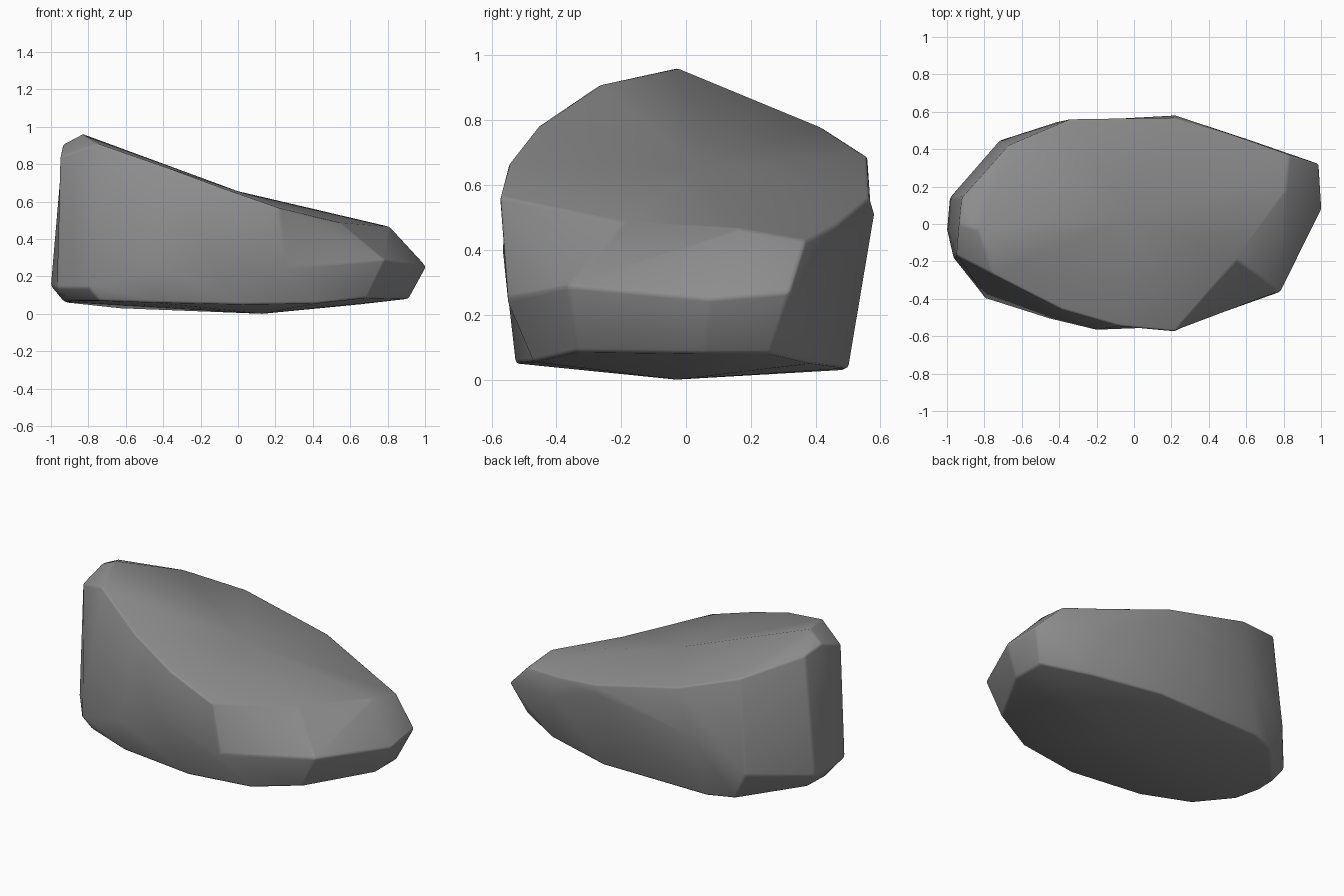
import bpy
import bmesh
import math

# Remove the default cube only
default_cube = bpy.data.objects.get("Cube")
if default_cube:
    bpy.data.objects.remove(default_cube, do_unlink=True)


def make_material(name, colour):
    material = bpy.data.materials.new(name)
    material.use_nodes = True
    material.diffuse_color = colour
    material.node_tree.nodes["Principled BSDF"].inputs["Base Color"].default_value = colour
    return material


# Boulder outline at three levels, counter-clockwise from the tall end
CREST = [(-.935, .0, .905), (-.95, -.17, .84), (-.75, -.27, .91), (-.39, -.455, .785),
         (-.08, -.545, .67), (.22, -.575, .565), (.55, -.19, .485), (.81, .17, .465),
         (.83, .37, .43), (.56, .465, .48), (.22, .565, .56), (-.34, .56, .69),
         (-.67, .42, .78), (-.92, .14, .88)]
GIRTH = [(-1, -.03, .15), (-.965, -.18, .14), (-.8, -.395, .14), (-.45, -.505, .25),
         (-.2, -.565, .4), (.26, -.55, .25), (.785, -.365, .29), (1.005, .08, .25),
         (.99, .32, .27), (.6, .455, .34), (.22, .58, .51), (-.41, .545, .4),
         (-.72, .445, .2), (-.985, .14, .15)]
FOOT = [(-.93, -.02, .065), (-.9, -.18, .07), (-.74, -.375, .07), (-.45, -.48, .06),
        (.02, -.525, .05), (.42, -.47, .055), (.69, -.34, .085), (.91, .05, .08),
        (.91, .26, .08), (.65, .39, .05), (.22, .5, .035), (-.49, .49, .03),
        (-.64, .43, .03), (-.92, .12, .06)]

bm = bmesh.new()
crest, girth, foot = [[bm.verts.new(p) for p in ring] for ring in (CREST, GIRTH, FOOT)]
peak = bm.verts.new((-.83, -.03, .963))
saddle = bm.verts.new((0, .05, .655))
base = bm.verts.new((.13, -.03, 0))
count = len(crest)
last_peak, first_peak = 2, count - 2

for i in range(count):
    j = (i + 1) % count
    # Side walls
    for upper, lower in ((crest, girth), (girth, foot)):
        bm.faces.new((upper[i], lower[i], lower[j], upper[j]))
    # Sloping top, gathered at the peak and at the saddle
    hub = peak if i < last_peak or i >= first_peak else saddle
    bm.faces.new((crest[i], crest[j], hub))
    # Underside
    bm.faces.new((foot[j], foot[i], base))
bm.faces.new((crest[last_peak], saddle, peak))
bm.faces.new((crest[first_peak], peak, saddle))

bmesh.ops.recalc_face_normals(bm, faces=bm.faces)
mesh = bpy.data.meshes.new("boulder")
bm.to_mesh(mesh)
bm.free()

boulder = bpy.data.objects.new("boulder", mesh)
bpy.context.collection.objects.link(boulder)
mesh.materials.append(make_material("stone grey", (.27, .27, .27, 1)))

# Worn edges
bevel = boulder.modifiers.new("worn_edges", "BEVEL")
bevel.width = .012
bevel.segments = 2
bevel.limit_method = "ANGLE"
bevel.angle_limit = math.radians(25)

bpy.ops.object.select_all(action="DESELECT")
boulder.select_set(True)
bpy.context.view_layer.objects.active = boulder
bpy.ops.object.shade_smooth()
